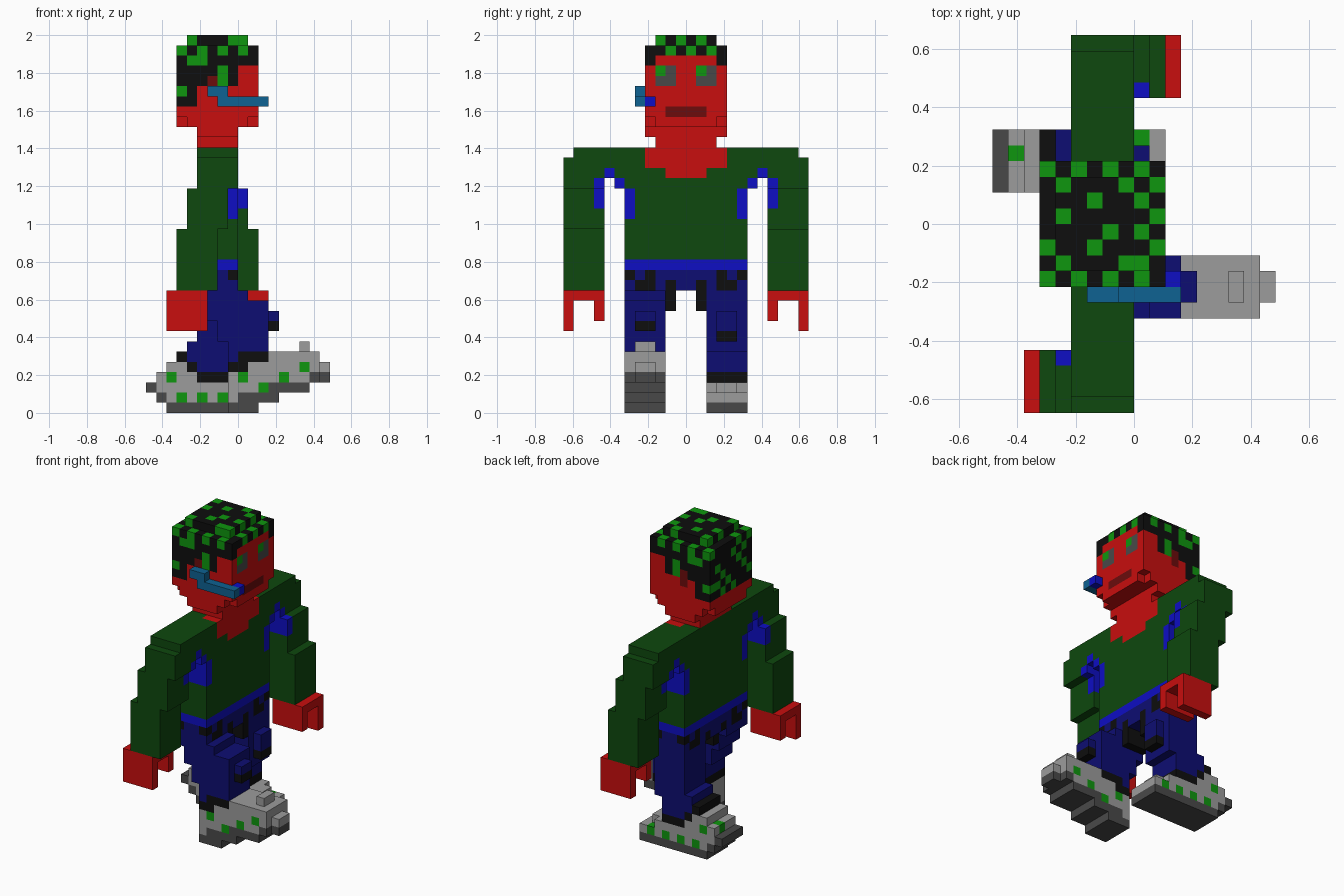
import bpy
from mathutils import Vector

cube = bpy.data.objects.get("Cube")
if cube:
    bpy.data.objects.remove(cube, do_unlink=True)

U = 2 / 37                       # size of one block
ORIGIN = Vector((-9 * U, -12 * U, 0))

# Flat colours as sRGB bytes, converted to linear
COLOURS = {
    "red": (200, 14, 14), "dark_red": (108, 12, 12), "shirt_green": (14, 72, 14),
    "bright_green": (14, 150, 14), "navy": (13, 13, 114), "bright_blue": (14, 14, 196),
    "teal": (14, 98, 146), "light_grey": (156, 156, 156), "dark_grey": (73, 73, 73),
    "black": (14, 14, 14),
}


def linear(c):
    c /= 255
    return c / 12.92 if c <= 0.04045 else ((c + 0.055) / 1.055) ** 2.4


MATS = {}
for name, rgb in COLOURS.items():
    m = bpy.data.materials.new(name)
    m.use_nodes = True
    col = (*[linear(c) for c in rgb], 1)
    m.diffuse_color = col
    bsdf = m.node_tree.nodes["Principled BSDF"]
    bsdf.inputs["Base Color"].default_value = col
    bsdf.inputs["Roughness"].default_value = 0.8
    MATS[name] = m


def fill(cells, colour, x, y, z):
    """Add or recolour a block of cells; each range is (start, end)."""
    for i in range(*x):
        for j in range(*y):
            for k in range(*z):
                cells[i, j, k] = colour


def paint(cells, colour, x, y, z):
    """Recolour only the cells that already exist."""
    box = {}
    fill(box, colour, x, y, z)
    cells.update({c: colour for c in box if c in cells})


def swing(cells):
    """Opposite arm: mirrored sideways and front to back."""
    return {(13 - i, 23 - j, k): c for (i, j, k), c in cells.items()}


def build(name, cells):
    """Make the outer skin of a set of cells."""
    names = sorted(set(cells.values()))
    verts, faces, idx = {}, [], []
    for c, colour in cells.items():
        for axis in range(3):
            a, b = (axis + 1) % 3, (axis + 2) % 3
            for side in (0, 1):
                n = list(c)
                n[axis] += 2 * side - 1
                if tuple(n) in cells:
                    continue
                quad = []
                for da, db in ((0, 0), (1, 0), (1, 1), (0, 1)):
                    p = list(c)
                    p[axis] += side
                    p[a] += da
                    p[b] += db
                    quad.append(verts.setdefault(tuple(p), len(verts)))
                faces.append(quad if side else quad[::-1])
                idx.append(names.index(colour))
    mesh = bpy.data.meshes.new(name)
    mesh.from_pydata([Vector(v) * U + ORIGIN for v in verts], [], faces)
    for n in names:
        mesh.materials.append(MATS[n])
    mesh.polygons.foreach_set("material_index", idx)
    mesh.update()
    ob = bpy.data.objects.new(name, mesh)
    bpy.context.collection.objects.link(ob)


# Head with trimmed jaw corners
head = {}
fill(head, "red", (3, 11), (8, 16), (28, 36))
for i in (3, 10):
    for j in (8, 15):
        del head[i, j, 28]
paint(head, "dark_red", (10, 11), (10, 14), (29, 30))          # mouth
for j in (9, 13):                                              # eyes
    paint(head, "dark_grey", (10, 11), (j, j + 2), (32, 34))
    paint(head, "bright_green", (10, 11), (j, j + 1), (33, 34))

# Hair: cap, back and sides
fill(head, "black", (4, 10), (9, 15), (36, 37))
paint(head, "black", (3, 11), (8, 16), (35, 36))
paint(head, "black", (3, 4), (8, 16), (30, 35))
for j in (8, 15):
    side = (j, j + 1)
    paint(head, "black", (3, 11), side, (34, 35))
    paint(head, "black", (3, 9), side, (33, 34))
    paint(head, "black", (3, 6), side, (32, 33))
    paint(head, "black", (8, 9), side, (32, 33))
    paint(head, "black", (3, 5), side, (30, 32))
    paint(head, "dark_red", (6, 7), side, (31, 33))            # ear
    paint(head, "bright_green", (4, 6), side, (34, 35))
    paint(head, "bright_green", (7, 8), side, (32, 34))
    paint(head, "bright_green", (3, 4), side, (31, 32))

# Green flecks on top, rows from the left side to the right side
FLECKS = ["G.G.G.G.", ".G...G.G", "...G..G.", ".G.....G",
          "....G.G.", "G..G...G", ".G...GG.", "G.G.G.G."]
for r, row in enumerate(FLECKS):
    for c, ch in enumerate(row):
        i, j = 3 + c, 15 - r
        if ch == "G":
            top = 36 if (i, j, 36) in head else 35
            head[i, j, top] = "bright_green"
for k in range(30, 35):                                        # flecks at the back
    for j in range(9 + k % 2, 15, 2):
        if (j + 2 * k) % 3:
            head[3, j, k] = "bright_green"
build("head", head)

# Thin bar from the ear to the mouth
bar = {}
fill(bar, "teal", (6, 8), (7, 8), (31, 32))
fill(bar, "teal", (7, 12), (7, 8), (30, 31))
fill(bar, "bright_blue", (11, 12), (8, 9), (30, 31))
build("mouth_bar", bar)

# Neck
neck = {}
fill(neck, "red", (5, 9), (8, 16), (27, 28))
fill(neck, "red", (5, 9), (9, 15), (26, 27))
build("neck", neck)

# Shirt body with shoulders, open collar, armpit trim and belt band
torso = {}
fill(torso, "shirt_green", (5, 9), (6, 18), (15, 26))
fill(torso, "shirt_green", (5, 9), (4, 20), (24, 26))
fill(torso, "red", (7, 9), (8, 16), (24, 26))
paint(torso, "red", (8, 9), (10, 14), (23, 24))
fill(torso, "bright_blue", (5, 9), (6, 18), (14, 15))
for flip in (False, True):
    for j, k0, k1, colour in ((4, 23, 24, "bright_blue"), (5, 22, 23, "bright_blue"),
                              (5, 23, 24, "shirt_green"), (6, 19, 22, "bright_blue")):
        jj = 23 - j if flip else j
        fill(torso, colour, (5, 9), (jj, jj + 1), (k0, k1))
build("torso", torso)

# Arms, the left one forward and the right one back
arm = {}
fill(arm, "shirt_green", (5, 9), (20, 23), (25, 26))
fill(arm, "shirt_green", (5, 9), (20, 24), (22, 25))
fill(arm, "shirt_green", (6, 10), (20, 24), (18, 22))
fill(arm, "shirt_green", (7, 11), (20, 24), (12, 18))
paint(arm, "bright_blue", (5, 10), (20, 21), (20, 23))
build("left_arm", arm)
build("right_arm", swing(arm))

# Hands: a palm with fingers and thumb hanging down
hand = {}
fill(hand, "red", (8, 12), (20, 24), (11, 12))
fill(hand, "red", (8, 12), (23, 24), (8, 11))
fill(hand, "red", (8, 12), (20, 21), (9, 11))
build("left_hand", hand)
build("right_hand", swing(hand))

# Hips with pockets
hips = {}
fill(hips, "navy", (5, 9), (6, 18), (12, 14))
for x in ((5, 6), (8, 9)):
    for a, b, c in ((6, 8, 7), (17, 15, 16)):
        for j in (a, b):
            paint(hips, "black", x, (j, j + 1), (13, 14))
        for j in (b, c):
            paint(hips, "black", x, (j, j + 1), (12, 13))
    for j in (10, 13):
        paint(hips, "black", x, (j, j + 1), (12, 13))
build("hips", hips)


def leg(name, y, inner, layers, knee, cuff):
    """Layers are (x0, x1, z0, z1) slabs; cuff is a list of black slabs."""
    cells = {}
    for x0, x1, z0, z1 in layers:
        fill(cells, "navy", (x0, x1), y, (z0, z1))
    fill(cells, "black", (6, 9), (inner, inner + 1), (10, 12))
    x, k = knee
    fill(cells, "navy", (x, x + 1), (y[0] + 1, y[1] - 1), (8, 10))
    fill(cells, "black", (x, x + 1), (y[0] + 1, y[1] - 1), (k, k + 1))
    for x0, x1, z0, z1 in cuff:
        fill(cells, "black", (x0, x1), y, (z0, z1))
    build(name, cells)


leg("right_leg", (6, 10), 10,
    [(5, 9, 11, 12), (6, 10, 11, 12), (6, 12, 9, 11), (7, 12, 7, 9), (8, 12, 6, 7), (8, 10, 5, 6)],
    (12, 8), [(9, 12, 5, 6), (8, 10, 4, 5)])
leg("left_leg", (14, 18), 13,
    [(5, 9, 9, 12), (5, 9, 7, 9), (4, 9, 6, 7), (4, 8, 5, 6), (5, 8, 4, 5)],
    (9, 7), [(3, 4, 5, 6), (4, 5, 4, 5), (5, 8, 3, 4)])


def shoe(name, y, sole, upper, tips, dots):
    """Shoe from grey slabs, with a narrowed toe and green studs on both sides."""
    cells = {}
    for colour, slabs in (("light_grey", upper), ("dark_grey", sole)):
        for x0, x1, z0, z1 in slabs:
            fill(cells, colour, (x0, x1), y, (z0, z1))
    for i, k in tips:
        for j in (y[0], y[1] - 1):
            cells.pop((i, j, k), None)
    for i, k in dots:
        for j in (y[0], y[1] - 1):
            cells[i, j, k] = "bright_green"
    return cells


# Front shoe, resting on its heel with the toe raised
right = shoe("right_shoe", (6, 10),
             [(8, 11, 0, 1), (9, 13, 1, 2), (12, 16, 2, 3), (16, 18, 3, 4)],
             [(8, 9, 1, 2), (8, 12, 2, 3), (8, 16, 3, 4), (10, 18, 4, 5), (12, 16, 5, 6)],
             [(17, 3), (17, 4)], [(9, 3), (11, 2), (13, 3), (15, 4)])
fill(right, "light_grey", (15, 16), (7, 9), (6, 7))
fill(right, "light_grey", (16, 17), (6, 10), (5, 6))
build("right_shoe", right)

# Rear shoe, pushing off with the heel raised
left = shoe("left_shoe", (14, 18),
            [(2, 11, 0, 1), (1, 2, 1, 2), (0, 1, 2, 3)],
            [(2, 11, 1, 2), (1, 10, 2, 3), (1, 5, 3, 4), (2, 4, 4, 5)],
            [(9, 2)], [(2, 3), (3, 1), (5, 1), (7, 1), (9, 1)])
left[1, 16, 3] = "bright_green"
build("left_shoe", left)
